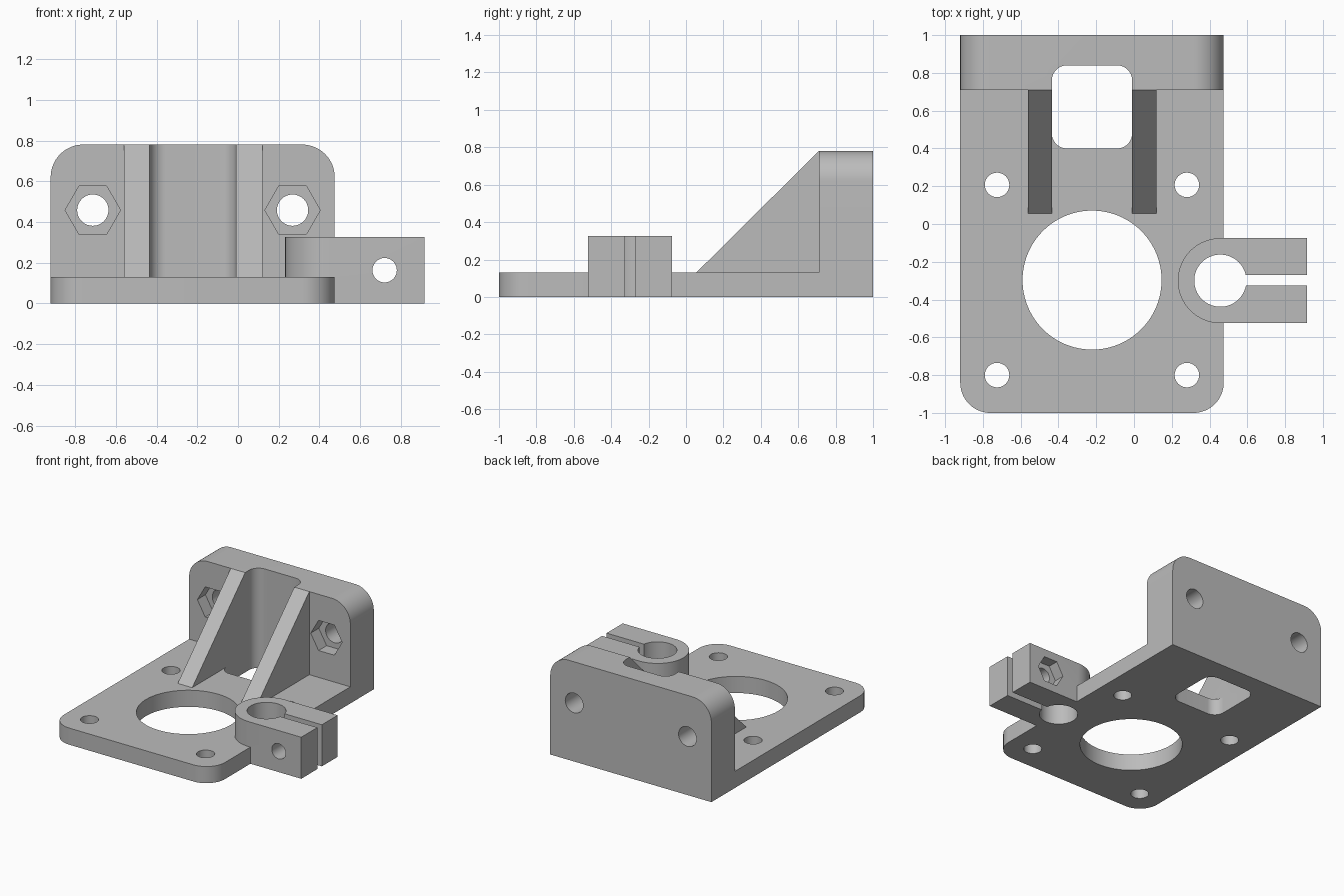
import bpy, math
from mathutils import Matrix

default = bpy.data.objects.get("Cube")
if default:
    bpy.data.objects.remove(default, do_unlink=True)

grey = bpy.data.materials.new("plain grey")
grey.use_nodes = True
colour = (0.5, 0.5, 0.5, 1)
grey.diffuse_color = colour
grey.node_tree.nodes["Principled BSDF"].inputs["Base Color"].default_value = colour

# Maps from profile (u, v, height) to model space
UP = Matrix.Identity(4)                                                   # u=x v=y, along z
BACK = Matrix(((1, 0, 0, 0), (0, 0, 1, 0), (0, 1, 0, 0), (0, 0, 0, 1)))   # u=x v=z, along y
SIDE = Matrix(((0, 0, 1, 0), (1, 0, 0, 0), (0, 1, 0, 0), (0, 0, 0, 1)))   # u=y v=z, along x


def prism(name, outline, low, high, axis=UP):
    n = len(outline)
    verts = [axis @ Matrix.Translation((u, v, h)).translation
             for h in (low, high) for u, v in outline]
    faces = [tuple(range(n))[::-1], tuple(range(n, 2 * n))]
    faces += [(i, (i + 1) % n, n + (i + 1) % n, n + i) for i in range(n)]
    mesh = bpy.data.meshes.new(name)
    mesh.from_pydata(verts, [], faces)
    if axis.determinant() < 0:
        mesh.flip_normals()
    mesh.materials.append(grey)
    obj = bpy.data.objects.new(name, mesh)
    bpy.context.collection.objects.link(obj)
    return obj


def circle(u, v, r, sides=64):
    return [(u + r * math.cos(math.tau * i / sides), v + r * math.sin(math.tau * i / sides))
            for i in range(sides)]


def rounded(u0, u1, v0, v1, radii, steps=16):
    """Rectangle with corner radii in order: low-low, high-low, high-high, low-high."""
    corners = ((u0, v0, 1, 1), (u1, v0, -1, 1), (u1, v1, -1, -1), (u0, v1, 1, -1))
    points = []
    for k, ((u, v, du, dv), r) in enumerate(zip(corners, radii)):
        for i in range(steps + 1 if r else 1):
            a = math.pi * (1 + k / 2 + i / steps / 2)
            points.append((u + r * (du + math.cos(a)), v + r * (dv + math.sin(a)))
                          if r else (u, v))
    return points


def combine(target, other, operation):
    mod = target.modifiers.new(operation.lower(), "BOOLEAN")
    mod.operation, mod.solver, mod.object = operation, "EXACT", other
    bpy.ops.object.select_all(action="DESELECT")
    bpy.context.view_layer.objects.active = target
    target.select_set(True)
    bpy.ops.object.modifier_apply(modifier=mod.name)
    bpy.data.objects.remove(other, do_unlink=True)


LEFT, RIGHT, FLOOR, TOP = 0.475, -0.92, 0.13, 0.78
CLAMP_X, CLAMP_Y = 0.457, -0.3

# Base plate, upright wall and clamp block
bracket = prism("motor_mount_bracket",
                rounded(RIGHT, LEFT, -1, 1, (0.16, 0.16, 0, 0)), 0, FLOOR)
wall = prism("upright_wall", rounded(RIGHT, LEFT, 0, TOP, (0, 0, 0.16, 0.16)), 0.71, 1, BACK)
combine(bracket, wall, "UNION")
arc = [(CLAMP_X + 0.225 * math.cos(a), CLAMP_Y + 0.225 * math.sin(a))
       for a in (math.pi * (0.5 + i / 32) for i in range(33))]
clamp = prism("rod_clamp", arc + [(0.915, -0.525), (0.915, -0.075)], 0, 0.325)
combine(bracket, clamp, "UNION")

# Sloping ribs
for x0, x1 in ((-0.56, -0.435), (-0.01, 0.12)):
    rib = prism("rib", [(0.055, FLOOR), (0.71, FLOOR), (0.71, TOP)], x0, x1, SIDE)
    combine(bracket, rib, "UNION")

# Openings through the plate, the wall and the clamp
cuts = [(rounded(-0.435, -0.01, 0.4, 0.84, (0.08,) * 4), -0.1, 1, UP),
        (circle(-0.222, -0.297, 0.368, 96), -0.1, 0.2, UP),
        (circle(CLAMP_X, CLAMP_Y, 0.138), -0.1, 0.5, UP),
        (rounded(CLAMP_X, 1, -0.326, -0.27, (0,) * 4), -0.1, 0.5, UP),
        (circle(0.72, 0.163, 0.06, 32), -0.6, 0, BACK),
        (circle(0.72, 0.163, 0.115, 6), -0.16, 0, BACK)]
cuts += [(circle(x, y, 0.065, 32), -0.1, 0.2, UP) for x in (-0.725, 0.28) for y in (-0.8, 0.207)]
for x in (-0.713, 0.268):
    cuts.append((circle(x, 0.458, 0.077, 32), 0.6, 1.1, BACK))
    cuts.append((circle(x, 0.458, 0.136, 6), 0.6, 0.81, BACK))
for outline, low, high, axis in cuts:
    combine(bracket, prism("cutter", outline, low, high, axis), "DIFFERENCE")

bpy.ops.object.select_all(action="DESELECT")
bracket.select_set(True)
bpy.context.view_layer.objects.active = bracket
bpy.ops.object.shade_smooth_by_angle(angle=math.radians(30))
